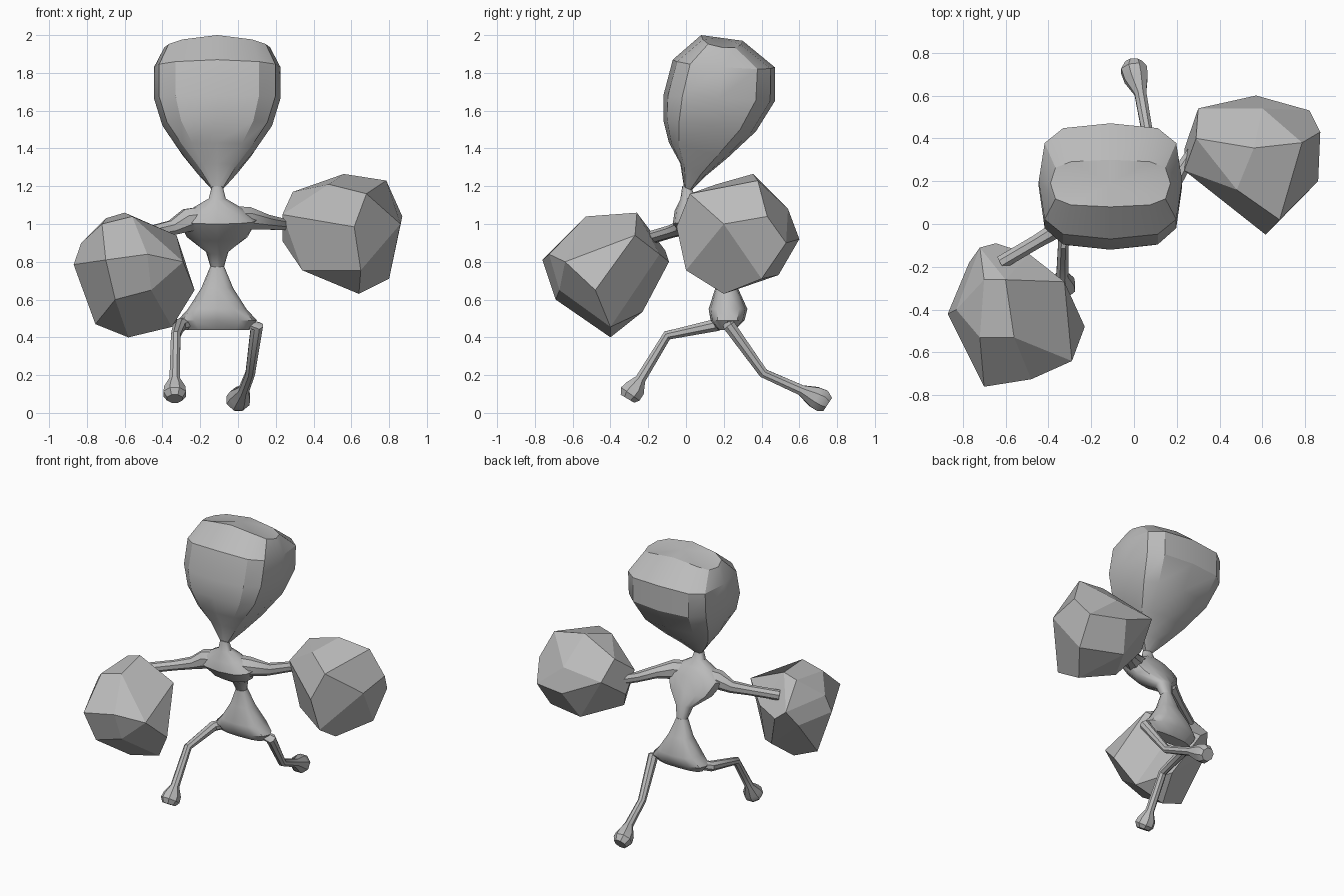
import bpy, bmesh, math
from mathutils import Vector

old = bpy.data.objects.get("Cube")
if old:
    bpy.data.objects.remove(old, do_unlink=True)

GREY = (0.5, 0.5, 0.5, 1.0)
clay = bpy.data.materials.new("plain grey")
clay.use_nodes = True
clay.diffuse_color = GREY
shader = next(n for n in clay.node_tree.nodes if n.type == "BSDF_PRINCIPLED")
shader.inputs["Base Color"].default_value = GREY

BODY_X = -0.11


def finish(name, bm, smooth_angle=None):
    """Turn a bmesh into a named object with the shared material."""
    bmesh.ops.recalc_face_normals(bm, faces=bm.faces)
    mesh = bpy.data.meshes.new(name)
    bm.to_mesh(mesh)
    bm.free()
    mesh.materials.append(clay)
    obj = bpy.data.objects.new(name, mesh)
    bpy.context.collection.objects.link(obj)
    if smooth_angle:
        bpy.ops.object.select_all(action="DESELECT")
        obj.select_set(True)
        bpy.context.view_layer.objects.active = obj
        bpy.ops.object.shade_smooth_by_angle(angle=math.radians(smooth_angle))
    return obj


def skin(name, rings, smooth_angle):
    """Bridge rings of points and close both ends with fans."""
    bm = bmesh.new()
    loops = [[bm.verts.new(p) for p in ring] for ring in rings]
    n = len(loops[0])
    for a, b in zip(loops, loops[1:]):
        for i in range(n):
            j = (i + 1) % n
            bm.faces.new((a[i], a[j], b[j], b[i]))
    for loop in (loops[0], loops[-1]):
        middle = (loop[n // 4].co + loop[3 * n // 4].co) / 2
        tip = bm.verts.new(middle)
        for i in range(n):
            bm.faces.new((loop[i], loop[(i + 1) % n], tip))
    return finish(name, bm, smooth_angle)


def loft(name, sections, power, smooth_angle=30, sides=12):
    """Sections: front (y, z), back (y, z), half width, drop at the sides."""
    rings = []
    for front, back, width, drop in sections:
        f, b = Vector((BODY_X, *front)), Vector((BODY_X, *back))
        ring = []
        for i in range(sides):
            t = math.tau * i / sides
            c, s = (math.copysign(abs(v) ** power, v) for v in (math.cos(t), math.sin(t)))
            side = Vector((c * width, 0, -drop * c * c))
            ring.append((f + b) / 2 + (b - f) / 2 * s + side)
        rings.append(ring)
    return skin(name, rings, smooth_angle)


def limb(name, path, radii, reference, sides=8):
    """Tapered tube along a path."""
    pts = [Vector(p) for p in path]
    rings = []
    for i, (p, r) in enumerate(zip(pts, radii)):
        along = (pts[min(i + 1, len(pts) - 1)] - pts[max(i - 1, 0)]).normalized()
        u = Vector(reference).cross(along).normalized()
        v = along.cross(u)
        rings.append([p + r * (u * math.cos(a) + v * math.sin(a))
                      for a in (math.tau * (k + 0.5) / sides for k in range(sides))])
    return skin(name, rings, 35)


def boulder(name, corners):
    """Faceted hand: the hull of its corner points."""
    bm = bmesh.new()
    for p in corners:
        bm.verts.new(p)
    bmesh.ops.convex_hull(bm, input=bm.verts)
    bmesh.ops.delete(bm, geom=[v for v in bm.verts if not v.link_faces], context="VERTS")
    bmesh.ops.join_triangles(bm, faces=bm.faces, angle_face_threshold=0.35,
                             angle_shape_threshold=1.2)
    return finish(name, bm)


# Head: a tall pear, narrow at the neck
loft("head", [
    ((-0.01, 1.19), (0.03, 1.18), 0.03, 0),
    ((-0.03, 1.32), (0.1, 1.25), 0.11, 0),
    ((-0.09, 1.43), (0.22, 1.35), 0.2, 0),
    ((-0.12, 1.55), (0.37, 1.49), 0.29, 0),
    ((-0.12, 1.68), (0.47, 1.65), 0.335, 0),
    ((-0.07, 1.87), (0.47, 1.83), 0.335, 0.02),
    ((0.08, 2), (0.3, 1.97), 0.28, 0.05),
], 0.6)

# Torso leans back from neck to waist
loft("torso", [
    ((-0.02, 1.2), (0.03, 1.19), 0.03, 0),
    ((-0.03, 1.13), (0.05, 1.14), 0.045, 0),
    ((-0.06, 1.07), (0.09, 1.1), 0.13, 0),
    ((-0.07, 1), (0.13, 1.04), 0.21, 0),
    ((0.01, 0.91), (0.18, 0.95), 0.16, 0),
    ((0.13, 0.84), (0.22, 0.87), 0.06, 0),
    ((0.165, 0.77), (0.235, 0.77), 0.035, 0),
], 0.9, 40)

# Pelvis flares out to the hips
loft("pelvis", [
    ((0.165, 0.78), (0.235, 0.78), 0.035, 0),
    ((0.155, 0.66), (0.275, 0.66), 0.085, 0),
    ((0.12, 0.55), (0.325, 0.55), 0.155, 0),
    ((0.13, 0.49), (0.31, 0.49), 0.21, 0),
    ((0.17, 0.44), (0.26, 0.44), 0.17, 0),
], 0.8, 40)

# Arms taper from the shoulders into the hands
UP, ACROSS = (0, 0, 1), (1, 0, 0)
ARM = (0.07, 0.065, 0.042, 0.035, 0.035)
limb("left_arm", [(-0.05, 0.03, 1.03), (0.05, 0.06, 1.03), (0.15, 0.13, 1.01),
                  (0.22, 0.25, 1), (0.34, 0.42, 1)], ARM, UP)
limb("right_arm", [(-0.17, 0.03, 1.03), (-0.27, 0.01, 1.02), (-0.35, -0.02, 0.98),
                   (-0.45, -0.08, 0.96), (-0.62, -0.18, 0.93)], ARM, UP)

# Legs end in knobbly feet
LEG = (0.03, 0.035, 0.027, 0.03, 0.06, 0.065, 0.045)
limb("right_leg", [(-0.24, 0.22, 0.48), (-0.31, 0.16, 0.465), (-0.33, -0.1, 0.41),
                   (-0.335, -0.24, 0.18), (-0.335, -0.27, 0.13),
                   (-0.335, -0.295, 0.1), (-0.335, -0.31, 0.075)], LEG, ACROSS)
limb("left_leg", [(0.02, 0.22, 0.48), (0.1, 0.23, 0.46), (0.065, 0.41, 0.21),
                  (0.03, 0.61, 0.12), (0.01, 0.68, 0.085),
                  (0, 0.72, 0.065), (0, 0.75, 0.045)], LEG, ACROSS)

# Oversized faceted hands
boulder("left_hand", [
    (0.56, 0.355, 1.265), (0.785, 0.38, 1.23), (0.48, 0.16, 1.21), (0.68, 0.02, 1.16),
    (0.615, -0.05, 0.985), (0.86, 0.2, 1), (0.87, 0.43, 1.04), (0.82, 0.53, 0.9),
    (0.57, 0.6, 0.92), (0.65, 0, 0.755), (0.64, 0.2, 0.63), (0.8, 0.4, 0.71),
    (0.34, 0.22, 0.755), (0.5, 0.49, 0.73), (0.3, 0.54, 1.05), (0.29, 0.4, 1.17),
    (0.235, 0.25, 1.05), (0.235, 0.35, 0.91), (0.6, 0.54, 1.08),
])
boulder("right_hand", [
    (-0.6, -0.26, 1.06), (-0.7, -0.26, 1.03), (-0.56, -0.53, 1.04), (-0.72, -0.53, 1),
    (-0.87, -0.42, 0.785), (-0.83, -0.4, 0.9), (-0.7, -0.76, 0.81), (-0.48, -0.725, 0.84),
    (-0.65, -0.69, 0.6), (-0.46, -0.67, 0.65), (-0.29, -0.64, 0.8), (-0.23, -0.48, 0.65),
    (-0.325, -0.27, 0.94), (-0.35, -0.4, 0.455), (-0.58, -0.4, 0.4), (-0.755, -0.42, 0.47),
    (-0.52, -0.23, 0.535), (-0.645, -0.09, 0.8), (-0.49, -0.14, 0.84), (-0.77, -0.18, 0.75),
    (-0.72, -0.11, 0.86),
])
